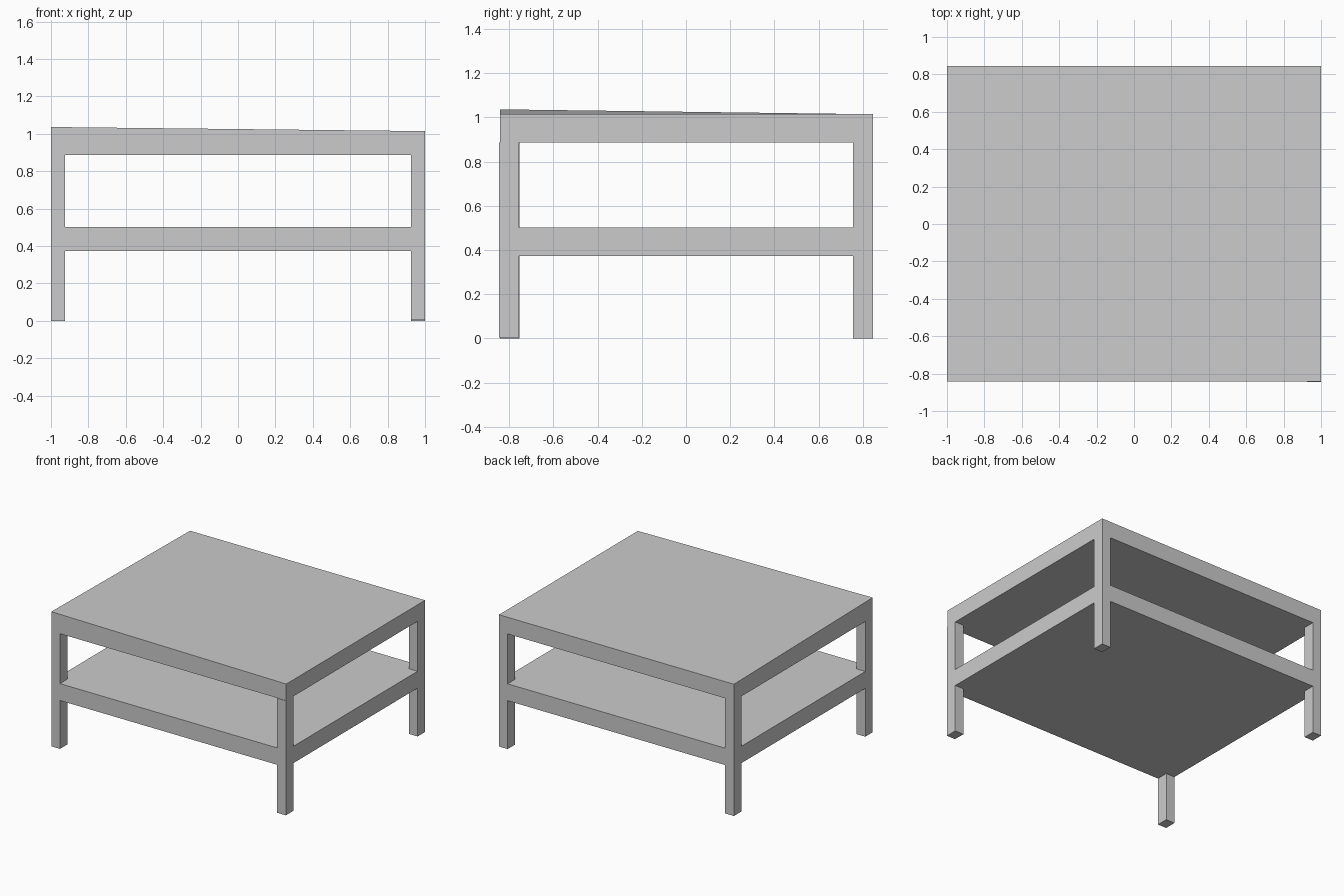
import bpy
import bmesh
from mathutils import Matrix, Vector

if "Cube" in bpy.data.objects:
    bpy.data.objects.remove(bpy.data.objects["Cube"])

HX, HY = 1.0, 0.846          # half extents of the table
LEG_X, LEG_Y = 0.074, 0.09   # leg cross-section
TOP_Z = 0.886                # underside of the table top


def box(name, lo, hi, raised=None):
    """Box between two corners; raised=(corner, dz) lifts one corner."""
    lo, hi = Vector(lo), Vector(hi)
    bm = bmesh.new()
    bmesh.ops.create_cube(bm, size=1.0)
    bm.transform(Matrix.Translation((lo + hi) / 2) @ Matrix.Diagonal((*(hi - lo), 1)))
    if raised:
        corner, dz = raised
        vert = min(bm.verts, key=lambda v: (v.co - Vector(corner)).length)
        vert.co.z += dz
    mesh = bpy.data.meshes.new(name)
    bm.to_mesh(mesh)
    bm.free()
    obj = bpy.data.objects.new(name, mesh)
    bpy.context.collection.objects.link(obj)
    return obj


# Table top, its front left corner slightly raised
FRONT = -HY + 0.004
box("table_top", (-HX, FRONT, TOP_Z), (HX, HY, 1.014),
    raised=((-HX, FRONT, 1.014), 0.022))

# Lower shelf, flush with the legs
box("lower_shelf", (-HX, FRONT, 0.372), (HX, HY, 0.502))

# Four corner legs; the front right one sits a hair forward and up
for side, x in (("left", -HX), ("right", HX - LEG_X)):
    for end, y in (("front", FRONT), ("back", HY - LEG_Y)):
        odd = side == "right" and end == "front"
        y0 = -HY if odd else y
        z0 = 0.005 if odd else 0.0
        box(f"{end}_{side}_leg", (x, y0, z0), (x + LEG_X, y0 + LEG_Y, TOP_Z))
